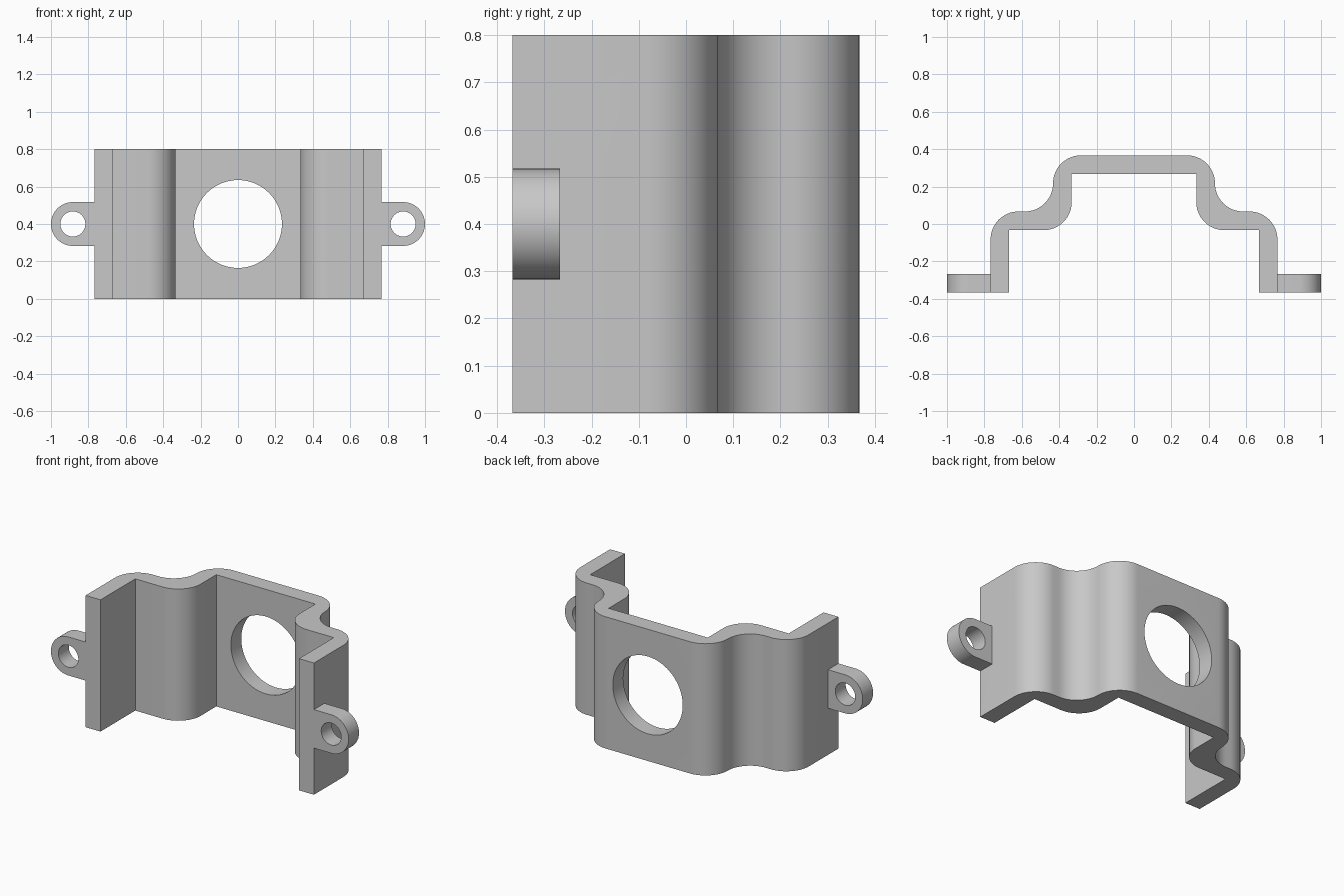
import bpy, bmesh, math
from mathutils import Matrix, Vector

default = bpy.data.objects.get("Cube")
if default:
    bpy.data.objects.remove(default, do_unlink=True)

HEIGHT, FRONT, BACK, THICK = 0.8, -0.367, 0.367, 0.1
MID = HEIGHT / 2
BEND = 0.15
EAR_X, EAR_R = 0.883, 0.117

grey = bpy.data.materials.new("plain grey")
grey.use_nodes = True
colour = (0.58, 0.58, 0.58, 1)
grey.diffuse_color = colour
grey.node_tree.nodes["Principled BSDF"].inputs["Base Color"].default_value = colour


def arc(cx, cy, radius, start, end, steps=16):
    """Points along an arc, angles in degrees."""
    angles = [math.radians(start + (end - start) * i / steps) for i in range(steps + 1)]
    return [(cx + radius * math.cos(a), cy + radius * math.sin(a)) for a in angles]


def extrude(name, points, offset):
    """Solid made by sweeping a flat outline along offset."""
    bm = bmesh.new()
    face = bm.faces.new([bm.verts.new(p) for p in points])
    swept = bmesh.ops.extrude_face_region(bm, geom=[face])["geom"]
    moved = [g for g in swept if isinstance(g, bmesh.types.BMVert)]
    bmesh.ops.translate(bm, verts=moved, vec=Vector(offset))
    bmesh.ops.recalc_face_normals(bm, faces=bm.faces)
    mesh = bpy.data.meshes.new(name)
    bm.to_mesh(mesh)
    bm.free()
    obj = bpy.data.objects.new(name, mesh)
    bpy.context.collection.objects.link(obj)
    mesh.materials.append(grey)
    return obj


def cylinder(name, x, y, radius, depth):
    """Cutter lying along y."""
    outline = [(px, y - depth / 2, pz) for px, pz in arc(x, MID, radius, 0, 360, 64)[:-1]]
    return extrude(name, outline, (0, depth, 0))


def combine(target, tool, operation):
    mod = target.modifiers.new(operation.lower(), "BOOLEAN")
    mod.operation, mod.solver, mod.object = operation, "EXACT", tool
    bpy.ops.object.select_all(action="DESELECT")
    bpy.context.view_layer.objects.active = target
    target.select_set(True)
    bpy.ops.object.modifier_apply(modifier=mod.name)
    bpy.data.objects.remove(tool, do_unlink=True)


# Bent sheet: half outline from the outer foot to the middle, and back inside
step_y = BACK - 2 * BEND
outer = [(0.767, FRONT)]
outer += arc(0.767 - BEND, step_y - BEND, BEND, 0, 90)
outer += arc(0.433 + BEND, step_y + BEND, BEND, 270, 180)
outer += arc(0.433 - BEND, BACK - BEND, BEND, 0, 90)[1:]
inner = [(0.333, BACK - THICK)]
inner += arc(0.333 + BEND, step_y - THICK + BEND, BEND, 180, 270)
inner += [(0.667, step_y - THICK), (0.667, FRONT)]


def mirrored(points):
    return [(-x, y) for x, y in reversed(points)]


outline = outer + mirrored(outer) + mirrored(inner) + inner
bracket = extrude("bracket", [(x, y, 0) for x, y in outline], (0, 0, HEIGHT))

# Rounded mounting ears, joined to the feet
for side in (1, -1):
    ear_shape = [(0.72, MID - EAR_R)] + arc(EAR_X, MID, EAR_R, -90, 90, 32) + [(0.72, MID + EAR_R)]
    ear = extrude("ear", [(side * x, FRONT, z) for x, z in ear_shape], (0, THICK, 0))
    combine(bracket, ear, "UNION")

# Screw holes and the large centre hole
for side in (1, -1):
    combine(bracket, cylinder("screw_hole", side * EAR_X, FRONT + THICK / 2, 0.067, 0.3), "DIFFERENCE")
combine(bracket, cylinder("centre_hole", 0, BACK - THICK / 2, 0.235, 0.3), "DIFFERENCE")

bpy.ops.object.shade_smooth_by_angle(angle=math.radians(30))
